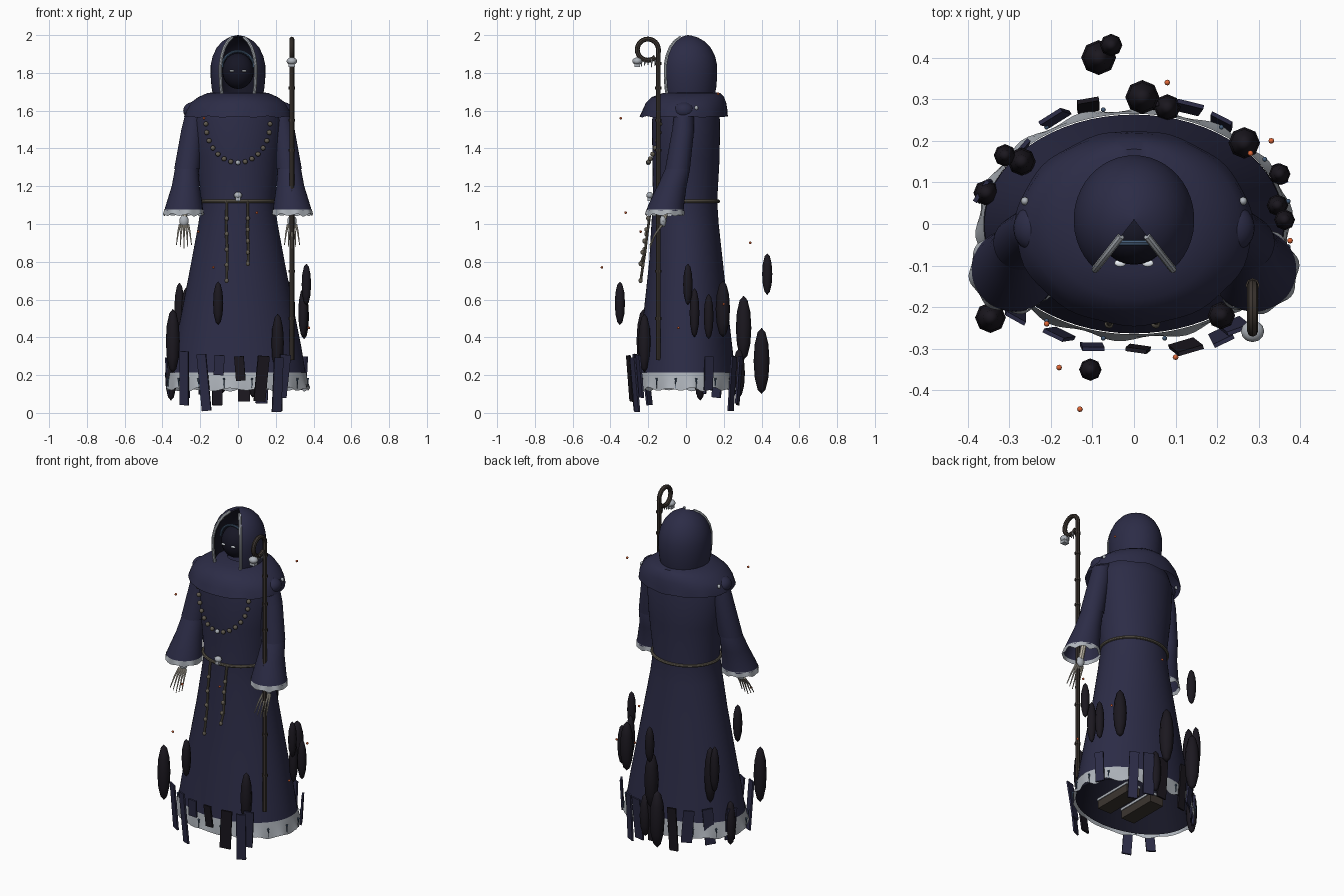
import bpy, bmesh, random
from math import sin, cos, pi, tau, radians, atan2
from mathutils import Vector, Matrix

if "Cube" in bpy.data.objects:
    bpy.data.objects.remove(bpy.data.objects["Cube"])

random.seed(4)


def mat(name, r, g, b):
    m = bpy.data.materials.new(name)
    m.diffuse_color = (r, g, b, 1)
    m.use_nodes = True
    m.node_tree.nodes["Principled BSDF"].inputs["Base Color"].default_value = m.diffuse_color
    return m


CLOTH = mat("night_cloth", .025, .025, .062)
INNER = mat("dark_lining", .008, .008, .018)
TRIM = mat("pale_trim", .42, .45, .49)
BONE = mat("bone", .50, .46, .38)
WOOD = mat("dark_wood", .045, .036, .03)
ROPE = mat("rope", .12, .105, .08)
SMOKE = mat("smoke", .011, .009, .014)
EMBER = mat("ember", .75, .14, .04)
BLUE = mat("slate_blue", .06, .11, .19)
GLOW = mat("eye_glow", .9, .95, 1)
flat = set()


def add(name, bm, m, is_flat=False):
    bmesh.ops.recalc_face_normals(bm, faces=bm.faces)
    me = bpy.data.meshes.new(name)
    bm.to_mesh(me)
    bm.free()
    ob = bpy.data.objects.new(name, me)
    bpy.context.collection.objects.link(ob)
    me.materials.append(m)
    if is_flat:
        flat.add(ob.name)
    return ob


def loft(name, rings, m, n=48, waves=0, amp=.0, cap=False, a0=0, a1=tau):
    """Elliptic rings (cx, cy, z, rx, ry); the last ring can be wavy."""
    bm = bmesh.new()
    closed = a1 - a0 > tau - .01
    cnt = n if closed else n + 1
    rows = []
    for k, (cx, cy, z, rx, ry) in enumerate(rings):
        row = []
        for i in range(cnt):
            a = a0 + (a1 - a0) * i / n
            w = amp * sin(waves * a) if k == len(rings) - 1 else 0
            row.append(bm.verts.new((cx + (rx + w * .7) * cos(a), cy + (ry + w * .7) * sin(a),
                                     z + w + w * .4 * sin(5 * a))))
        rows.append(row)
    for p, q in zip(rows, rows[1:]):
        for i in range(n):
            j = (i + 1) % cnt
            bm.faces.new((p[i], p[j], q[j], q[i]))
    if cap:
        bm.faces.new(rows[0])
    return add(name, bm, m)


def ball(name, c, s, m, seg=12, rings=8, is_flat=False):
    bm = bmesh.new()
    bmesh.ops.create_uvsphere(bm, u_segments=seg, v_segments=rings, radius=1)
    bm.transform(Matrix.Translation(c) @ Matrix.Diagonal((*s, 1)))
    return add(name, bm, m, is_flat)


def box(name, c, s, m, rot=Matrix()):
    bm = bmesh.new()
    bmesh.ops.create_cube(bm, size=1)
    bm.transform(Matrix.Translation(c) @ rot @ Matrix.Diagonal((*s, 1)))
    return add(name, bm, m, True)


def tube(name, pts, r, m, cyclic=False, taper=1.0):
    cu = bpy.data.curves.new(name, 'CURVE')
    cu.dimensions = '3D'
    cu.bevel_depth, cu.bevel_resolution, cu.use_fill_caps = r, 2, True
    sp = cu.splines.new('POLY')
    sp.points.add(len(pts) - 1)
    for i, p in enumerate(pts):
        sp.points[i].co = (*p, 1)
        sp.points[i].radius = 1 + (taper - 1) * i / (len(pts) - 1)
    sp.use_cyclic_u = cyclic
    tmp = bpy.data.objects.new(name + "_path", cu)
    bpy.context.collection.objects.link(tmp)
    me = bpy.data.meshes.new_from_object(tmp.evaluated_get(bpy.context.evaluated_depsgraph_get()))
    bpy.data.objects.remove(tmp)
    me.materials.clear()
    me.materials.append(m)
    ob = bpy.data.objects.new(name, me)
    bpy.context.collection.objects.link(ob)
    return ob


# robe body, hem band and lining
loft("robe", [(0, 0, 1.66, .15, .12), (0, 0, 1.62, .21, .165), (0, 0, 1.55, .235, .18), (0, 0, 1.35, .22, .178),
              (0, -.005, 1.12, .193, .17), (0, -.005, 1.0, .21, .178), (0, 0, .8, .247, .195),
              (0, 0, .55, .295, .222), (0, 0, .35, .335, .245), (0, 0, .2, .36, .263)], CLOTH, 64, cap=True)
loft("hem_band", [(0, 0, .215, .361, .265), (0, 0, .17, .369, .271), (0, 0, .125, .377, .277)],
     TRIM, 112, 14, .009)
loft("robe_lining", [(0, 0, .5, .29, .215), (0, 0, .135, .362, .262)], INNER, 64)

# shoulder mantle
loft("mantle", [(0, .03, 1.70, .08, .07), (0, .03, 1.694, .16, .15), (0, .01, 1.672, .21, .192),
                (0, 0, 1.64, .254, .213), (0, -.005, 1.605, .276, .224), (0, -.01, 1.567, .285, .234)],
     CLOTH, 64, 11, .003)

# hood: dome with an open wedge at the front, edged with trim
hood = [(1.67, .13), (1.72, .14), (1.78, .145), (1.84, .145), (1.89, .134), (1.935, .112),
        (1.967, .083), (1.988, .048), (1.998, .015), (2.0, .001)]
gap = radians(40)
wedge = dict(a0=-pi / 2 + gap, a1=1.5 * pi - gap)
h = loft("hood", [(0, .01, z, r, r * 1.07) for z, r in hood], CLOTH, 36, **wedge)
loft("hood_lining", [(0, .01, z - .008, r * .92, r * .98) for z, r in hood], INNER, 36, **wedge)
for s, side in ((1, "left"), (-1, "right")):
    tube("hood_trim_" + side, [(s * r * sin(gap), .01 - r * 1.07 * cos(gap), z) for z, r in hood[:-2]],
         .009, TRIM)

# shadowed face
ball("face", (0, -.02, 1.81), (.083, .078, .095), INNER, 24, 16)
tube("face_arch", [(.085 * cos(a), -.045, 1.83 + .085 * sin(a)) for a in [pi * i / 16 for i in range(17)]],
     .007, BLUE)
for s in (-1, 1):
    ball("eye", (s * .033, -.094, 1.81), (.014, .009, .005), GLOW)

# arms, sleeves, hands (mirrored)
for s, side in ((1, "left"), (-1, "right")):
    ball("shoulder_" + side, (s * .24, -.01, 1.6), (.05, .056, .045), CLOTH, 24, 12)
    loft("upper_sleeve_" + side, [(s * .225, -.01, 1.6, .05, .05), (s * .24, -.015, 1.5, .06, .058),
                                  (s * .27, -.045, 1.29, .068, .066)], CLOTH, 32)
    loft("lower_sleeve_" + side, [(s * .268, -.04, 1.33, .05, .05), (s * .272, -.045, 1.29, .062, .066),
                                  (s * .277, -.075, 1.2, .074, .078), (s * .285, -.105, 1.1, .097, .095),
                                  (s * .288, -.11, 1.07, .103, .1)], CLOTH, 32)
    loft("cuff_trim_" + side, [(s * .287, -.11, 1.078, .103, .1), (s * .289, -.112, 1.048, .106, .102)],
         TRIM, 60, 8, .006)
    tube("wrist_" + side, [(s * .28, -.09, 1.15), (s * .285, -.118, 1.03)], .016, BONE)
    ball("palm_" + side, (s * .286, -.122, 1.015), (.025, .018, .032), TRIM)
    for i in range(5):
        f = (i - 2) / 2
        b = Vector((s * (.286 + f * .022), -.128, .995))
        mid = b + Vector((s * f * .01, -.032, -.045))
        tip = mid + Vector((s * f * .008, -.032, -.08 + .02 * abs(f)))
        tube(f"finger_{side}_{i}", [b, mid, tip], .007, BONE, taper=.3)
    ball("mantle_clasp_" + side, (s * .262, .055, 1.615), (.01, .01, .012), TRIM)
    box("shoe_" + side, (s * .085, -.03, .17), (.09, .25, .05), WOOD)
    box("shoe_top_" + side, (s * .085, -.03, .2), (.1, .26, .015), TRIM)

# belt, buckle and hanging cords
tube("belt", [(.198 * cos(a), -.005 + .177 * sin(a), 1.12) for a in [tau * i / 48 for i in range(48)]],
     .009, ROPE, True)
ball("buckle_skull", (0, -.192, 1.152), (.022, .018, .018), TRIM)
box("buckle_jaw", (0, -.195, 1.132), (.024, .02, .02), TRIM)
for x, z in ((-.06, .7), (.052, .79)):
    pts = [(x, -.182, 1.12), (x - .002, -.205, .95), (x + .004, -.217, .85), (x, -.24, z)]
    tube("belt_cord", pts, .007, ROPE)
    for k in range(5):
        t = k / 4
        ball("cord_bead", (x, -.2 - .04 * t, 1.03 + (z - 1.03) * t), (.011, .011, .013), ROPE)

# bead necklace
for i in range(15):
    a = pi + pi * i / 14
    ball("necklace_bead", (.17 * cos(a), -.2 + .06 * cos(a) ** 2, 1.53 + .205 * sin(a)),
         (.013, .013, .013), TRIM if i == 7 else ROPE)

# crook staff with rings and a hanging skull
X, Y = .285, -.147
crook = [(X, Y - .055 + .056 * cos(a), 1.923 + .056 * sin(a)) for a in [radians(15 * i) for i in range(22)]]
tube("staff", [(X, Y, .28), (X, Y, .9), (X, Y, 1.4), (X, Y, 1.9)] + crook, .013, WOOD)
for z in (.5, .75, 1.17, 1.39, 1.55, 1.72, 1.85):
    tube("staff_ring", [(X, Y, z - .007), (X, Y, z + .007)], .017, WOOD)
ball("staff_skull", (X, -.258, 1.862), (.028, .026, .02), TRIM)
box("staff_skull_jaw", (X, -.258, 1.842), (.034, .03, .022), TRIM)
for i in range(5):
    tube("staff_fringe", [(X + .008 * (i % 2), -.235 + .018 * i, 1.875), (X, -.237 + .018 * i, 1.83 + .006 * (i % 3))],
         .006, TRIM, taper=.3)

# tattered strips around the hem, leaning outwards: x, y, bottom
for i, (x, y, bot) in enumerate(((.01, -.3, .17), (-.1, -.295, .2), (-.18, -.265, .01), (-.285, -.21, .04),
                                 (.125, -.295, .06), (.21, -.27, .005), (.24, -.245, .08), (-.19, .255, .1),
                                 (-.11, .285, .04), (-.275, .17, .08), (.13, .28, .05), (.21, .245, .01),
                                 (.03, .28, .06), (-.36, .08, .1), (.35, .12, .12))):
    a, top = atan2(y / .275, x / .37), random.uniform(.29, .33)
    tan = atan2(.275 * cos(a), -.37 * sin(a))
    rot = (Matrix.Rotation(tan + random.uniform(-.2, .2), 4, 'Z')
           @ Matrix.Rotation(random.uniform(.04, .12), 4, 'X') @ Matrix.Rotation(random.uniform(-.1, .1), 4, 'Y'))
    box("hem_strip", (x, y, (top + bot) / 2), (random.uniform(.05, .065), .01, top - bot),
        SMOKE if i % 4 == 0 else CLOTH, rot)

# small pendants on the hem
for i in range(16):
    a = tau * (i + .5) / 16
    p = Vector((.378 * cos(a), .28 * sin(a), .18))
    ball("hem_pendant", p, (.006, .006, .006), BLUE, 8, 6)
    tube("hem_spike", [p, p - Vector((0, 0, .05))], .004, BLUE, taper=.2)

# smoke wisps: x, y, z, radius, half height
for x, y, z, r, hh in ((-.085, .4, .275, .042, .175), (-.055, .43, .735, .027, .11), (.02, .305, .45, .041, .17),
                       (.08, .28, .21, .032, .13), (.265, .195, .55, .038, .15), (.35, .12, .51, .026, .12),
                       (.345, .045, .53, .026, .13), (.362, .01, .68, .025, .11), (-.31, .165, .55, .027, .14),
                       (-.27, .15, .5, .034, .17), (-.355, .075, .2, .031, .135), (-.345, -.225, .38, .037, .17),
                       (-.105, -.35, .58, .027, .115), (.21, -.22, .37, .033, .155)):
    w = ball("smoke_wisp", (x, y, z), (r, r, hh), SMOKE, 8, 6, True)
    w.data.shade_smooth()

# floating embers
for p in ((-.18, -.345, 1.56), (.28, .17, 1.69), (.1, -.32, 1.06), (-.13, -.445, .77), (.08, .34, .9),
          (.375, -.04, .45), (.33, .2, .575), (-.21, -.24, .96)):
    ball("ember", p, (.007, .007, .007), EMBER, 8, 6)

# smooth shading on everything that is not faceted
for ob in bpy.data.objects:
    ob.select_set(ob.type == 'MESH' and ob.name not in flat)
bpy.context.view_layer.objects.active = h
bpy.ops.object.shade_smooth_by_angle(angle=radians(40))
